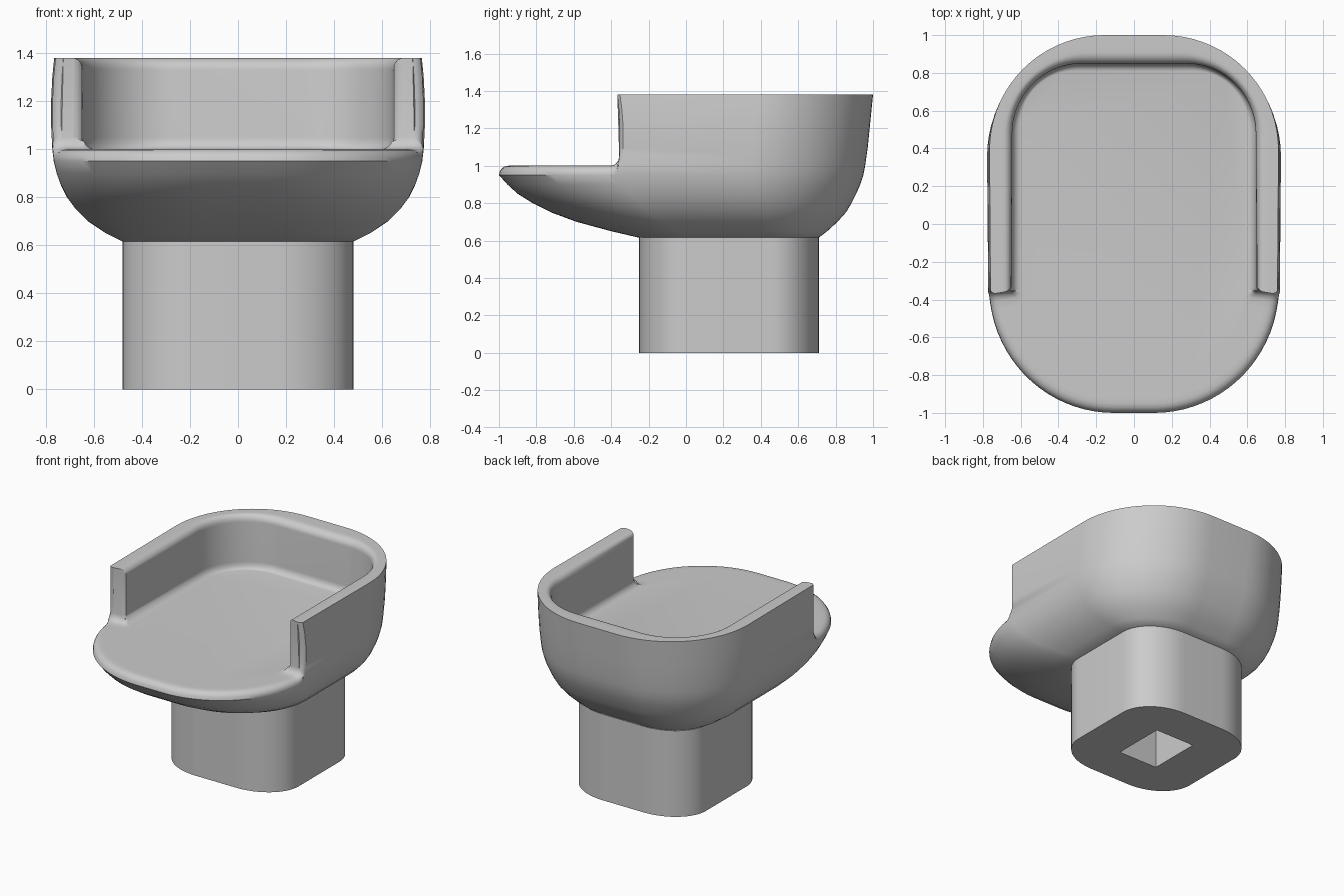
import bpy, bmesh
from math import sin, cos, asin, sqrt, radians, pi

if "Cube" in bpy.data.objects:
    bpy.data.objects.remove(bpy.data.objects["Cube"], do_unlink=True)

grey = bpy.data.materials.new("plain grey")
grey.use_nodes = True
grey.diffuse_color = (0.6, 0.6, 0.6, 1)
grey.node_tree.nodes["Principled BSDF"].inputs["Base Color"].default_value = (0.6, 0.6, 0.6, 1)

# Outer shell levels: height, half width, front y, back y
LEVELS = [(.615, .48, -.25, .71), (.65, .55, -.40, .755), (.70, .625, -.585, .81),
          (.75, .675, -.72, .855), (.80, .712, -.82, .885), (.85, .737, -.90, .91),
          (.90, .755, -.955, .932), (.95, .767, -1, .948), (1.0, .773, -1, .958),
          (1.1, .778, -1, .972), (1.2, .778, -1, .982), (1.3, .773, -1, .992),
          (1.38, .765, -1, 1.0)]
FLOOR, RIM, WALL, R = 1.0, 1.38, .13, .05
END, FRONT_START, FRONT_R, END_R = -.36, -.32, .68, .04


def lerp(a, b, t):
    return a + (b - a) * t


def outer(z, front, a):
    """Point on the outer outline at height z, at corner angle a."""
    for lo, hi in zip(LEVELS, LEVELS[1:]):
        if z <= hi[0] + 1e-6:
            break
    k = (z - lo[0]) / (hi[0] - lo[0])
    hw, yf, yb = (lerp(lo[i], hi[i], k) for i in (1, 2, 3))
    t = (hw - .48) / .295
    rx = lerp(.32, .67 if front else .62, t)
    ry = lerp(.25, FRONT_R if front else .62, t)
    y = yf + ry - ry * sin(a) if front else yb - ry + ry * sin(a)
    return hw - rx + rx * cos(a), y


def inner(front, a):
    """Point on the inner wall outline."""
    if front:
        return .105 + .54 * cos(a), FRONT_START - .55 * sin(a)
    return .275 + .37 * cos(a), .48 + .37 * sin(a)


def make_object(name, bm):
    bmesh.ops.recalc_face_normals(bm, faces=bm.faces[:])
    mesh = bpy.data.meshes.new(name)
    bm.to_mesh(mesh)
    bm.free()
    ob = bpy.data.objects.new(name, mesh)
    bpy.context.collection.objects.link(ob)
    mesh.materials.append(grey)
    return ob


def smooth(ob):
    bpy.ops.object.select_all(action='DESELECT')
    ob.select_set(True)
    bpy.context.view_layer.objects.active = ob
    bpy.ops.object.shade_smooth_by_angle(angle=radians(40))


def loft(columns):
    """Closed skin from a loop of columns, with flat ends."""
    bm = bmesh.new()
    grid = [[bm.verts.new(p) for p in col] for col in columns]
    for a, b in zip(grid, grid[1:] + grid[:1]):
        for i in range(len(a) - 1):
            bm.faces.new((a[i], b[i], b[i + 1], a[i + 1]))
    bm.faces.new([c[0] for c in grid])
    bm.faces.new([c[-1] for c in grid])
    bmesh.ops.remove_doubles(bm, verts=bm.verts[:], dist=1e-4)
    bmesh.ops.dissolve_degenerate(bm, edges=bm.edges[:], dist=1e-5)
    return bm


def mirrored(half):
    return half + [[(-x, y, z) for x, y, z in col] for col in reversed(half)]


# Section of the bowl: up the outside, over the rim, down to the floor
arc = [pi / 2 * i / 6 for i in range(7)]
profile = [(0, lv[0]) for lv in LEVELS[:9]] + [(0, FLOOR + R)]
profile += [(0, lv[0]) for lv in LEVELS[9:]]
profile += [(d, RIM) for d in (.005, .015, .03, .05)]
profile += [(WALL - R + R * sin(a), RIM - R + R * cos(a)) for a in arc]
profile += [(WALL + R - R * cos(a), FLOOR + R - R * sin(a)) for a in arc]


def column(front, a, shrink=0, fillet=None):
    """Section at one station; fillet is None where the wall stands."""
    pts = []
    for d, z in profile:
        k = min(max((z - FLOOR) / R, 0), 1)
        if d > WALL + 1e-6:
            d -= shrink * k
        else:
            d = max(d, shrink * k)
            if d > WALL / 2:
                d = min(d, WALL - shrink)
        if fillet is not None:
            seat = FLOOR - R + sqrt(max(0, R * R - max(R - d, 0) ** 2))
            z = min(z, seat + fillet)
        ox, oy = outer(z, front, a)
        ix, iy = inner(front, a)
        pts.append((lerp(ox, ix, d / WALL), lerp(oy, iy, d / WALL), z))
    return pts


def front_angle(y):
    return asin((FRONT_START - y) / FRONT_R)


# Stations: back corner, rounded wall end, fillet down to the seat, front corner
half = [column(False, radians(90 - 5 * i)) for i in range(19)]
for e in (.02, .008, .002, 0):
    s = END_R - sqrt(END_R ** 2 - (END_R - e) ** 2)
    half.append(column(True, front_angle(END + e), s))
half.append(column(True, front_angle(END), END_R, R))
for u in (.003, .012, .028, R):
    half.append(column(True, front_angle(END - u), 0, R - sqrt(R * R - (R - u) ** 2)))
start = front_angle(END - R)
half += [column(True, lerp(start, pi / 2, i / 18), 0, 0) for i in range(1, 19)]
smooth(make_object("bowl_seat", loft(mirrored(half))))

# Stem with a rectangular socket underneath
base = LEVELS[0][0]
plan = [outer(base, False, radians(90 - 5 * i)) for i in range(19)]
plan += [outer(base, True, radians(5 * i)) for i in range(19)]
stem = make_object("stem", loft(mirrored([[(x, y, 0), (x, y, base)] for x, y in plan])))

bm = bmesh.new()
bmesh.ops.create_cube(bm, size=1)
for v in bm.verts:
    v.co = (v.co.x * .31, v.co.y * .38 + .23, v.co.z * .9)
cutter = make_object("socket_cutter", bm)
cutter.hide_render = True
cut = stem.modifiers.new("socket", 'BOOLEAN')
cut.operation, cut.solver, cut.object = 'DIFFERENCE', 'EXACT', cutter
bpy.context.view_layer.objects.active = stem
bpy.ops.object.modifier_apply(modifier=cut.name)
bpy.data.objects.remove(cutter, do_unlink=True)
smooth(stem)
